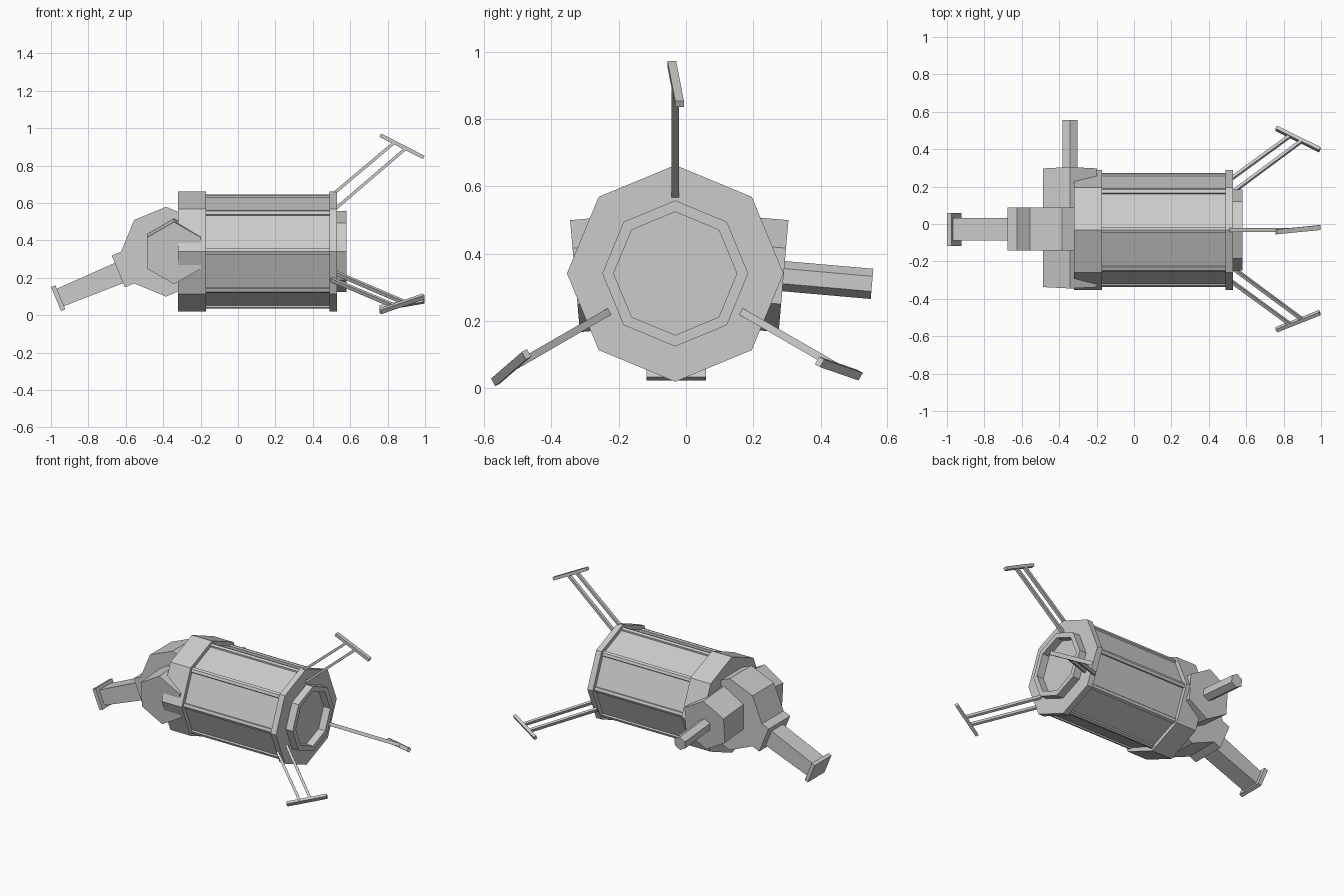
import bpy, bmesh
from math import sin, cos, pi, radians
from mathutils import Vector, Matrix

if "Cube" in bpy.data.objects:
    bpy.data.objects.remove(bpy.data.objects["Cube"])

CY, CZ = -0.032, 0.341        # main barrel axis, running along x


def loft(name, rings, closed=False):
    """Skin matching point rings; cap the ends unless the loft closes on itself."""
    bm = bmesh.new()
    vs = [[bm.verts.new(p) for p in r] for r in rings]
    n = len(rings[0])
    last = len(vs) if closed else len(vs) - 1
    for i in range(last):
        a, b = vs[i], vs[(i + 1) % len(vs)]
        for k in range(n):
            j = (k + 1) % n
            bm.faces.new((a[k], a[j], b[j], b[k]))
    if not closed:
        bm.faces.new(vs[0])
        bm.faces.new(vs[-1])
    bmesh.ops.recalc_face_normals(bm, faces=bm.faces)
    me = bpy.data.meshes.new(name)
    bm.to_mesh(me)
    bm.free()
    ob = bpy.data.objects.new(name, me)
    bpy.context.collection.objects.link(ob)
    return ob


def polygon(n, r):
    return [(r * sin(2 * pi * k / n), r * cos(2 * pi * k / n)) for k in range(n)]


def along_x(pts, x):
    return [(x, CY + a, CZ + b) for a, b in pts]


def barrel(name, pts, x0, x1):
    return loft(name, [along_x(pts, x0), along_x(pts, x1)])


# Barrel collars
barrel("rear_collar", polygon(8, 0.322), -0.32, -0.17)
barrel("front_collar", polygon(8, 0.322), 0.49, 0.53)

# Drum with raised edge strips on its eight corners
corners = [Vector(p) for p in polygon(8, 0.305)]
profile = []
for k, c in enumerate(corners):
    prev_dir = (corners[k - 1] - c).normalized()
    next_dir = (corners[(k + 1) % 8] - c).normalized()
    p, q = c + prev_dir * 0.018, c + next_dir * 0.018
    profile += [p * 0.965, p, c, q, q * 0.965]
barrel("ribbed_drum", profile, -0.18, 0.50)

# Open muzzle ring
outer, inner = polygon(8, 0.217), polygon(8, 0.183)
loft("muzzle_ring", [along_x(outer, 0.525), along_x(outer, 0.58),
                     along_x(inner, 0.58), along_x(inner, 0.525)], closed=True)

# Central rear block: octagon seen from the front
HX, HZ = -0.385, 0.34
octagon = polygon(8, 0.24)
loft("rear_block", [[(HX + a, y, HZ + b) for a, b in octagon] for y in (-0.142, 0.087)])

# Grip parts follow the block's lower left face
u = Vector((-cos(pi / 8), 0, -sin(pi / 8)))
v = Vector((-sin(pi / 8), 0, cos(pi / 8)))


def grip_ring(d, lo, hi, y0, y1):
    o = Vector((HX, 0, HZ)) + u * d
    return [o + v * h + Vector((0, y, 0)) for h, y in ((lo, y0), (lo, y1), (hi, y1), (hi, y0))]


loft("grip_mount", [grip_ring(d, -0.092, 0.092, -0.142, 0.087) for d in (0.20, 0.276)])
loft("grip", [grip_ring(0.26, -0.068, 0.050, -0.088, 0.033),
              grip_ring(0.625, -0.060, 0.040, -0.088, 0.033)])
loft("grip_end_plate", [grip_ring(d, -0.078, 0.060, -0.117, 0.060) for d in (0.615, 0.640)])

# Side lobes and side handle, tilted slightly downwards
tilt = radians(5)
axis = Vector((0, cos(tilt), -sin(tilt)))
up = Vector((0, sin(tilt), cos(tilt)))
tip = Vector((-0.342, 0.29, 0.333))


def side_ring(r, d, side):
    ring = [tip + axis * d + Vector((a, 0, 0)) + up * b for a, b in polygon(6, r)]
    return ring if side > 0 else [(p.x, -0.04 - p.y, p.z) for p in ring]


for side, label in ((1, "back"), (-1, "front")):
    loft(label + "_side_lobe", [side_ring(0.167, d, side) for d in (-0.28, 0.0)])
loft("side_handle", [side_ring(0.045, d, 1) for d in (-0.03, 0.264)])


# Three claw prongs, each two struts and a slanted tip bar
def strut(name, a, b, w, rot):
    """Square strut between (x, tangent, radius) points, turned about the axis."""
    a, b = Vector(a), Vector(b)
    n = (b - a).cross(Vector((0, 1, 0))).normalized() * w[1]
    t = Vector((0, w[0], 0))
    o = Vector((0, CY, CZ))
    loft(name, [[o + rot @ (p + t * i + n * j) for i, j in ((-1, -1), (1, -1), (1, 1), (-1, 1))]
                for p in (a, b)])


for k in range(3):
    rot = Matrix.Rotation(-2 * pi * k / 3, 3, 'X')
    strut(f"prong_{k}_outer_strut", (0.50, 0, 0.300), (0.835, 0, 0.582), (0.011, 0.008), rot)
    strut(f"prong_{k}_inner_strut", (0.52, 0, 0.228), (0.895, 0, 0.549), (0.011, 0.008), rot)
    strut(f"prong_{k}_tip", (0.760, -0.010, 0.622), (0.993, 0.013, 0.503), (0.013, 0.010), rot)
